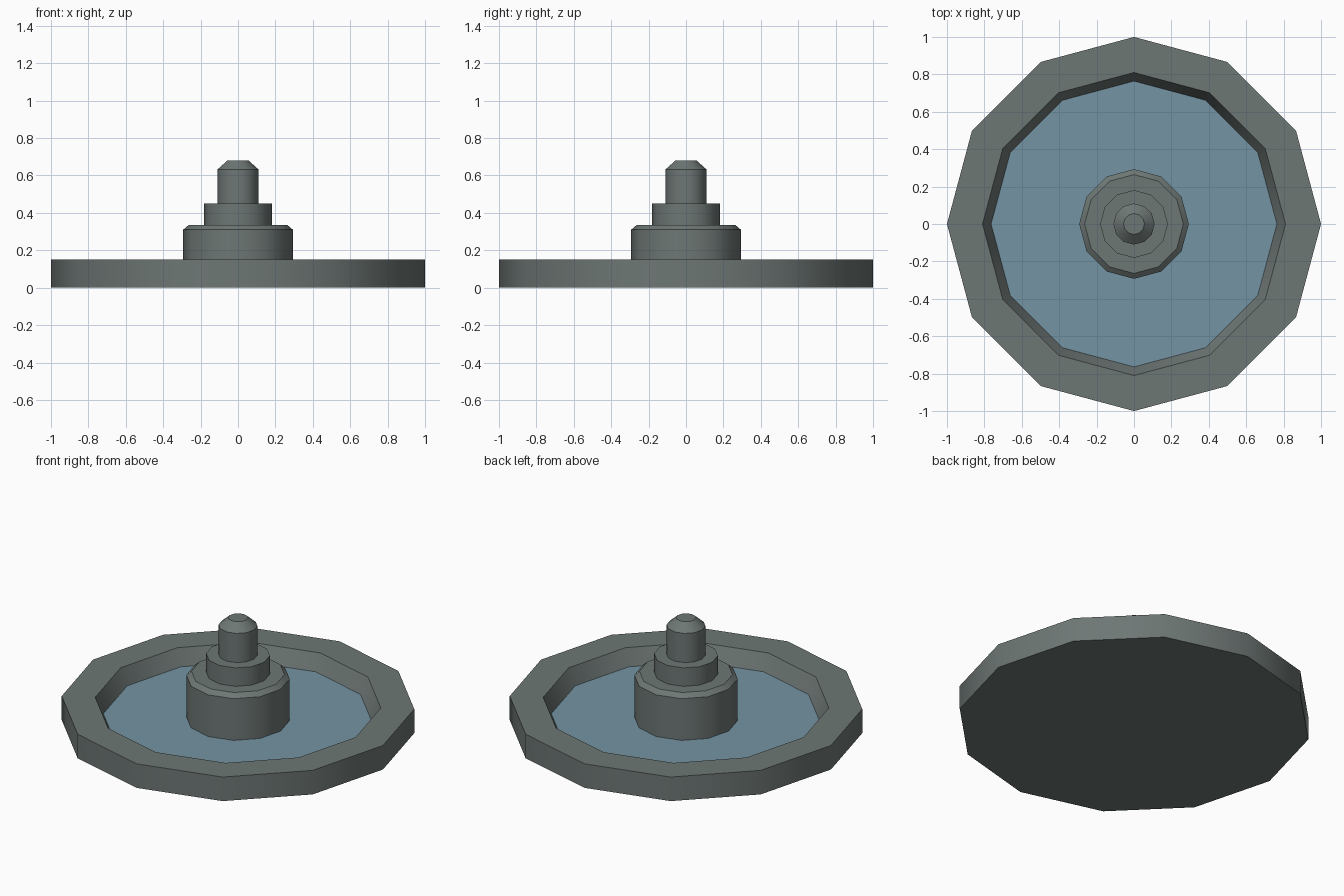
import bpy, bmesh, math

if "Cube" in bpy.data.objects:
    bpy.data.objects.remove(bpy.data.objects["Cube"])

SIDES = 12

def lathe(name, profile, color=None):
    """Spin an (r, z) profile into a closed ring body; ends are capped."""
    bm = bmesh.new()
    rings = []
    for r, z in profile:
        rings.append([bm.verts.new((r * math.cos(2 * math.pi * i / SIDES),
                                    r * math.sin(2 * math.pi * i / SIDES), z))
                      for i in range(SIDES)])
    for a, b in zip(rings, rings[1:]):
        for i in range(SIDES):
            j = (i + 1) % SIDES
            bm.faces.new((a[i], a[j], b[j], b[i]))
    bm.faces.new(rings[0][::-1])
    bm.faces.new(rings[-1])
    bmesh.ops.recalc_face_normals(bm, faces=bm.faces)
    mesh = bpy.data.meshes.new(name)
    bm.to_mesh(mesh)
    bm.free()
    obj = bpy.data.objects.new(name, mesh)
    bpy.context.collection.objects.link(obj)
    if color:
        mat = bpy.data.materials.new(name)
        mat.diffuse_color = color
        mat.use_nodes = True
        mat.node_tree.nodes["Principled BSDF"].inputs["Base Color"].default_value = mat.diffuse_color
        mesh.materials.append(mat)
    # Smooth around the sides, sharp at the steps and chamfers
    bpy.ops.object.select_all(action='DESELECT')
    obj.select_set(True)
    bpy.context.view_layer.objects.active = obj
    bpy.ops.object.shade_smooth_by_angle(angle=math.radians(35))
    return obj

STONE = (0.155, 0.185, 0.178, 1)
WATER = (0.175, 0.295, 0.37, 1)

# Basin with sloping inner wall
lathe("basin", [(1, 0), (1, 0.15), (0.81, 0.15), (0.76, 0.04)], STONE)

# Water surface
lathe("water", [(0.764, 0.042), (0.764, 0.05)], WATER)

# Stepped centre column
lathe("pedestal", [(0.293, 0.04), (0.293, 0.31), (0.264, 0.335)], STONE)
lathe("column_step", [(0.181, 0.335), (0.181, 0.45)], STONE)
lathe("spout", [(0.11, 0.45), (0.11, 0.632), (0.056, 0.68)], STONE)
